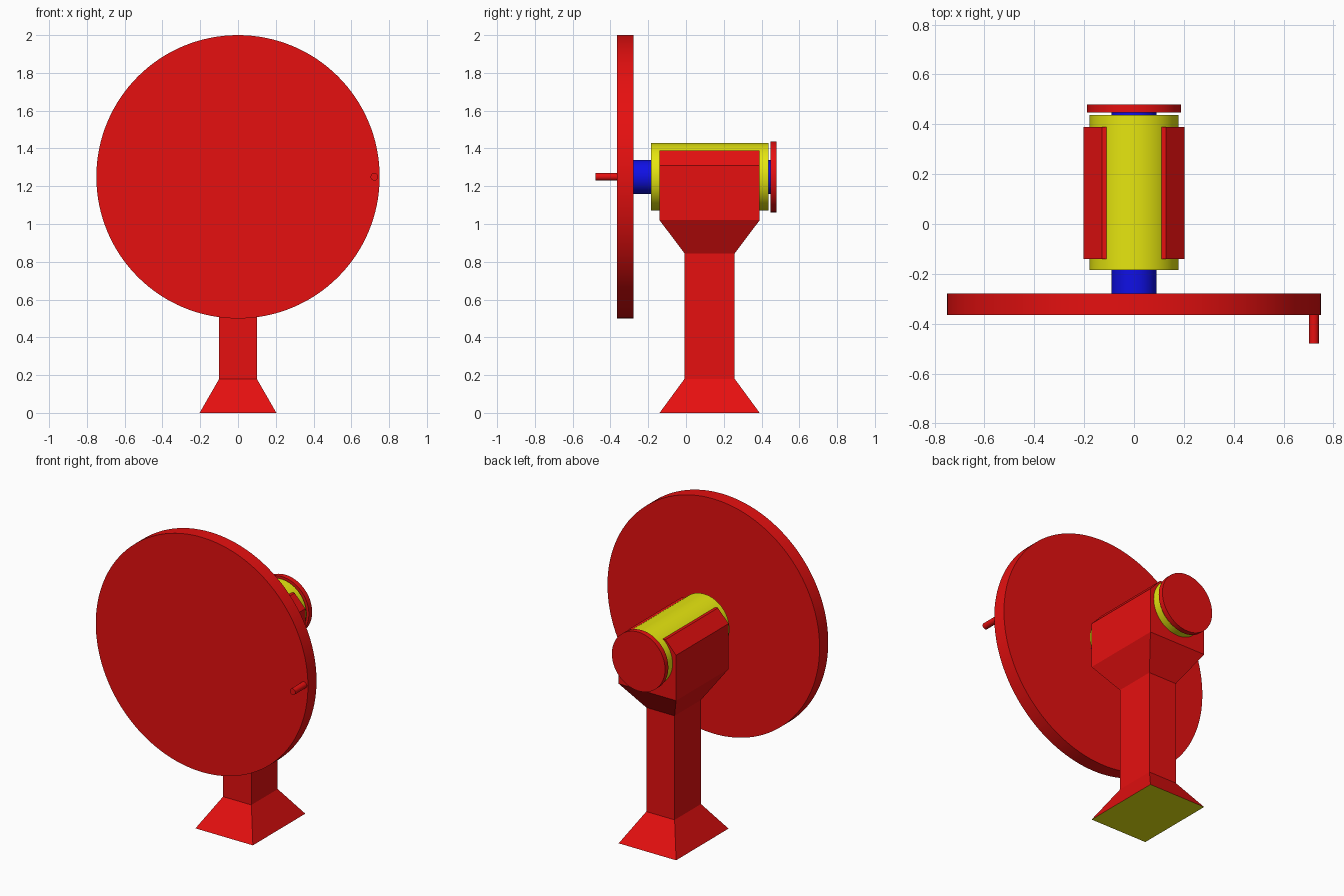
import bpy, bmesh, math

if "Cube" in bpy.data.objects:
    bpy.data.objects.remove(bpy.data.objects["Cube"], do_unlink=True)

AXIS_Z = 1.25     # height of the shaft axis
STAND_Y = 0.125   # middle of the stand, front to back


def material(name, rgb):
    mat = bpy.data.materials.new(name)
    mat.use_nodes = True
    mat.diffuse_color = (*rgb, 1)
    mat.node_tree.nodes["Principled BSDF"].inputs["Base Color"].default_value = (*rgb, 1)
    return mat


red = material("red paint", (0.79, 0.005, 0.005))
yellow = material("yellow paint", (0.79, 0.79, 0.005))
blue = material("blue paint", (0.005, 0.005, 0.79))


def rod(name, radius, front, back, mat, x=0, sides=96):
    """Round part lying along y, between front and back."""
    bpy.ops.mesh.primitive_cylinder_add(
        vertices=sides, radius=radius, depth=back - front,
        location=(x, (front + back) / 2, AXIS_Z), rotation=(math.pi / 2, 0, 0))
    obj = bpy.context.object
    obj.name = name
    obj.data.materials.append(mat)
    bpy.ops.object.shade_smooth_by_angle(angle=math.radians(35))
    return obj


def loft(name, levels, mats):
    """Stack of rectangles (z, half width, half depth) joined into a closed solid."""
    bm = bmesh.new()
    rings = [[bm.verts.new((sx * w, STAND_Y + sy * d, z))
              for sx, sy in ((-1, -1), (1, -1), (1, 1), (-1, 1))]
             for z, w, d in levels]
    for low, high in zip(rings, rings[1:]):
        for i in range(4):
            j = (i + 1) % 4
            bm.faces.new((low[i], low[j], high[j], high[i]))
    bm.faces.new(rings[0][::-1])
    bm.faces.new(rings[-1])
    bm.normal_update()
    # Underside of the foot takes the second colour
    for face in bm.faces:
        face.material_index = 1 if face.normal.z < -0.99 else 0
    mesh = bpy.data.meshes.new(name)
    bm.to_mesh(mesh)
    bm.free()
    for mat in mats:
        mesh.materials.append(mat)
    obj = bpy.data.objects.new(name, mesh)
    bpy.context.collection.objects.link(obj)
    return obj


# Stand: flared foot, column, flared head with chamfered shoulders
loft("stand", [
    (0.0, 0.203, 0.265),
    (0.18, 0.1, 0.133),
    (0.845, 0.1, 0.133),
    (1.02, 0.203, 0.265),
    (1.31, 0.203, 0.265),
    (1.39, 0.128, 0.265),
], (red, yellow))

# Bearing sleeve and the shaft running through it
rod("bearing_sleeve", 0.178, -0.185, 0.437, yellow)
rod("shaft", 0.09, -0.285, 0.455, blue)

# Wheel in front, with its crank handle, and the retaining cap behind
rod("wheel", 0.75, -0.365, -0.278, red, sides=128)
rod("crank_handle", 0.02, -0.48, -0.36, red, x=0.722, sides=32)
rod("end_cap", 0.188, 0.447, 0.48, red)
